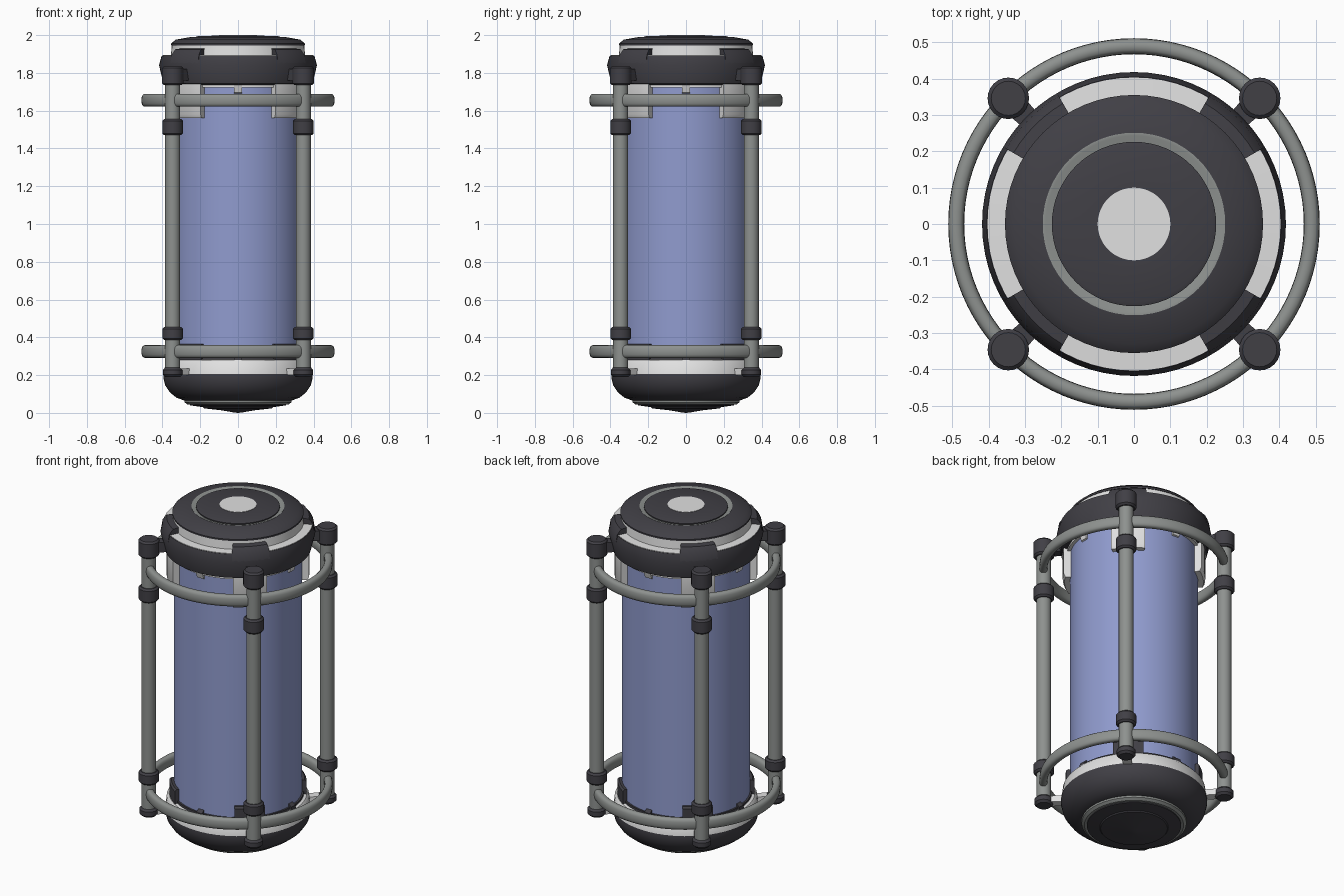
import bpy, bmesh, math
from math import cos, sin, pi, radians

if "Cube" in bpy.data.objects:
    bpy.data.objects.remove(bpy.data.objects["Cube"], do_unlink=True)


def material(name, rgb):
    m = bpy.data.materials.new(name)
    m.use_nodes = True
    m.diffuse_color = (*rgb, 1)
    m.node_tree.nodes["Principled BSDF"].inputs["Base Color"].default_value = (*rgb, 1)
    return m


DARK = material("charcoal", (0.052, 0.05, 0.06))
PALE = material("pale grey", (0.75, 0.75, 0.75))
STEEL = material("steel grey", (0.27, 0.285, 0.275))
BLUE = material("blue glass", (0.28, 0.33, 0.62))
DIAGONALS = [45, 135, 225, 315]
CARDINALS = [0, 90, 180, 270]


def finish(name, bm, mat):
    bmesh.ops.remove_doubles(bm, verts=bm.verts, dist=1e-5)
    bmesh.ops.recalc_face_normals(bm, faces=bm.faces)
    mesh = bpy.data.meshes.new(name)
    bm.to_mesh(mesh)
    bm.free()
    mesh.materials.append(mat)
    ob = bpy.data.objects.new(name, mesh)
    bpy.context.collection.objects.link(ob)
    bpy.ops.object.select_all(action='DESELECT')
    ob.select_set(True)
    bpy.context.view_layer.objects.active = ob
    bpy.ops.object.shade_smooth_by_angle(angle=radians(35))
    return ob


def lathe(name, profile, mat, segs=64, at=(0, 0), loop=False):
    """Turn a (radius, z) profile around a vertical axis."""
    bm = bmesh.new()
    pts = profile + profile[:1] if loop else profile
    rows = [[bm.verts.new((at[0] + r * cos(2 * pi * i / segs), at[1] + r * sin(2 * pi * i / segs), z))
             for r, z in pts] for i in range(segs)]
    for i in range(segs):
        a, b = rows[i], rows[(i + 1) % segs]
        for j in range(len(pts) - 1):
            bm.faces.new((a[j], b[j], b[j + 1], a[j + 1]))
    bmesh.ops.dissolve_degenerate(bm, dist=1e-6, edges=bm.edges)
    return finish(name, bm, mat)


def sector(name, profile, mat, middle, half, steps=6):
    """Sweep a closed (radius, z) profile through an arc about the z axis."""
    bm = bmesh.new()
    rows = []
    for i in range(steps + 1):
        a = radians(middle - half + 2 * half * i / steps)
        rows.append([bm.verts.new((r * cos(a), r * sin(a), z)) for r, z in profile])
    n = len(profile)
    for a, b in zip(rows, rows[1:]):
        for j in range(n):
            bm.faces.new((a[j], b[j], b[(j + 1) % n], a[(j + 1) % n]))
    bm.faces.new(rows[0])
    bm.faces.new(rows[-1])
    return finish(name, bm, mat)


def box_profile(r0, r1, z0, z1):
    return [(r0, z0), (r1, z0), (r1, z1), (r0, z1)]


def drum(r, z0, z1, c):
    """Capped cylinder profile with chamfered rims."""
    return [(0, z0), (r - c, z0), (r, z0 + c), (r, z1 - c), (r - c, z1), (0, z1)]


# Glass body
lathe("glass_tube", [(0, 0.25), (0.346, 0.25), (0.346, 1.76), (0, 1.76)], BLUE)

# Upper cap
lathe("top_collar", [(0, 1.735), (0.37, 1.735), (0.395, 1.745), (0.418, 1.84),
                     (0.405, 1.89), (0.3, 1.89)], DARK)
lathe("top_pale_step", [(0.403, 1.885), (0.403, 1.893), (0.355, 1.896), (0.35, 1.95), (0.3, 1.95)], PALE)
lathe("top_slab", [(0.3, 1.945), (0.354, 1.945), (0.355, 1.955), (0.33, 1.976), (0.25, 1.99), (0.24, 1.97)], DARK)
lathe("top_groove", [(0.251, 1.97), (0.251, 1.991), (0.243, 1.991), (0.226, 1.984), (0.2, 1.984)], STEEL)
lathe("top_disc", [(0.226, 1.97), (0.226, 1.99), (0.215, 1.994), (0.1, 1.998), (0, 1.998)], DARK)
lathe("top_button", [(0.1, 1.99), (0.1, 2.0), (0, 2.0)], PALE)
lathe("top_seal", [(0.34, 1.722), (0.364, 1.722), (0.364, 1.74)], PALE)

# Lower cap
lathe("bottom_pale_band", [(0.34, 0.285), (0.372, 0.28), (0.385, 0.265), (0.393, 0.195), (0.3, 0.195)], PALE)
lathe("bottom_bowl", [(0.394, 0.205), (0.395, 0.185), (0.385, 0.145), (0.36, 0.108), (0.325, 0.08),
                      (0.285, 0.066), (0.2, 0.066)], DARK)
lathe("bottom_ring", [(0.285, 0.07), (0.283, 0.056), (0.268, 0.045), (0.25, 0.045)], STEEL)
lathe("bottom_dome", [(0.256, 0.06), (0.254, 0.04), (0.185, 0.03), (0.18, 0.024), (0.09, 0.014),
                      (0.02, 0.002), (0, 0)], DARK)
lathe("bottom_seal", [(0.34, 0.296), (0.356, 0.296), (0.356, 0.275)], DARK)

# Hoops around the frame
for label, z in (("lower", 0.325), ("upper", 1.655)):
    hoop = []
    for k in range(16):
        c, s = cos(2 * pi * k / 16), sin(2 * pi * k / 16)
        hoop.append((0.489 + math.copysign(0.022 * abs(c) ** 0.75, c),
                     z + math.copysign(0.034 * abs(s) ** 0.75, s)))
    lathe(label + "_hoop", hoop, STEEL, segs=96, loop=True)

# Posts with their knobs, and the brackets on the same diagonals
for n, angle in enumerate(DIAGONALS, 1):
    p = (0.489 * cos(radians(angle)), 0.489 * sin(radians(angle)))
    tag = "_%d" % n
    lathe("post" + tag, [(0, 0.21), (0.04, 0.21), (0.04, 1.76), (0, 1.76)], STEEL, 24, p)
    lathe("post_top_knob" + tag, drum(0.057, 1.735, 1.835, 0.01), DARK, 24, p)
    lathe("post_upper_collar" + tag, drum(0.055, 1.47, 1.555, 0.01), DARK, 24, p)
    lathe("post_lower_collar" + tag, drum(0.055, 0.385, 0.455, 0.01), DARK, 24, p)
    lathe("post_foot" + tag, drum(0.051, 0.19, 0.24, 0.012), DARK, 24, p)
    sector("top_block" + tag, [(0.34, 1.87), (0.415, 1.85), (0.408, 1.896), (0.385, 1.925), (0.34, 1.93)],
           DARK, angle, 14.5)
    sector("top_lug" + tag, box_profile(0.38, 0.46, 1.76, 1.82), DARK, angle, 4, 2)
    sector("foot_strut" + tag, box_profile(0.36, 0.48, 0.2, 0.235), PALE, angle, 3.5, 2)
    sector("upper_bracket" + tag, [(0.33, 1.56), (0.375, 1.56), (0.385, 1.58), (0.385, 1.74), (0.33, 1.74)],
           PALE, angle, 14)
    sector("lower_bracket" + tag, [(0.33, 0.26), (0.37, 0.26), (0.37, 0.355), (0.36, 0.365), (0.33, 0.365)],
           DARK, angle, 13)

# Small clips on the four sides
for n, angle in enumerate(CARDINALS, 1):
    sector("upper_clip_%d" % n, [(0.34, 1.69), (0.355, 1.695), (0.368, 1.735), (0.34, 1.735)], PALE, angle, 3.5, 2)
    sector("lower_clip_%d" % n, [(0.34, 0.27), (0.37, 0.27), (0.366, 0.3), (0.34, 0.318)], DARK, angle, 3, 2)
